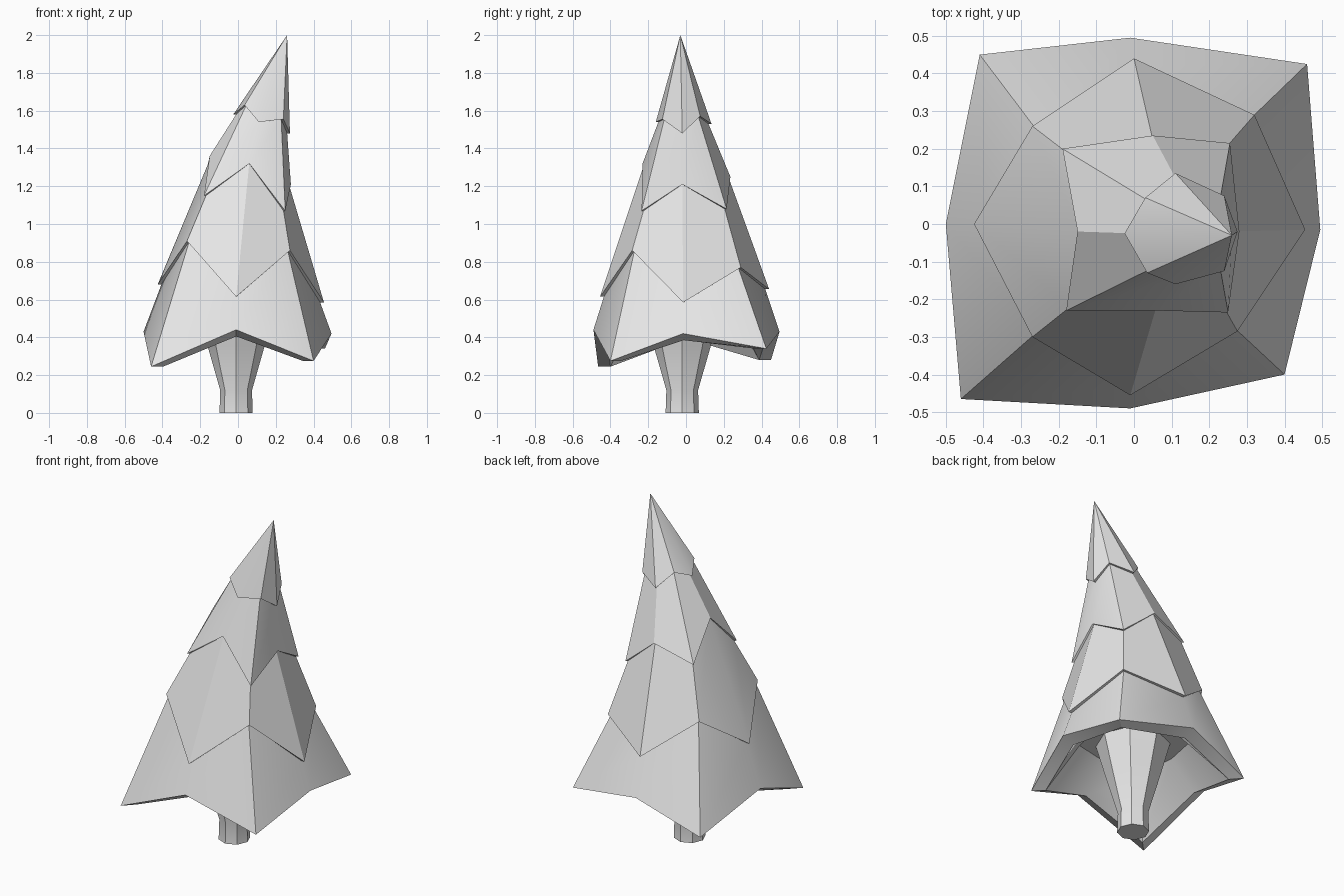
import bpy
import bmesh
import math
from mathutils import Vector

default_cube = bpy.data.objects.get("Cube")
if default_cube:
    bpy.data.objects.remove(default_cube, do_unlink=True)

# Single plain colour for the whole tree
grey = bpy.data.materials.new("light grey")
grey.use_nodes = True
grey.diffuse_color = (0.8, 0.8, 0.8, 1)
grey.node_tree.nodes["Principled BSDF"].inputs["Base Color"].default_value = grey.diffuse_color


def ring(*points):
    """Eight points, counter-clockwise from the front right corner."""
    return [Vector(p) for p in points]


def inset(points, scale, lift=0.0):
    """Copy of a ring pulled towards its own centre line."""
    centre = sum(points, Vector()) / len(points)
    return [Vector((centre.x + (p.x - centre.x) * scale,
                    centre.y + (p.y - centre.y) * scale,
                    p.z + lift)) for p in points]


def loft(name, rings, apex=None):
    """Skin a stack of rings, close the start, and end in a tip or a cap."""
    bm = bmesh.new()
    loops = [[bm.verts.new(p) for p in points] for points in rings]
    count = len(loops[0])
    for low, high in zip(loops, loops[1:]):
        for i in range(count):
            j = (i + 1) % count
            bm.faces.new((low[i], low[j], high[j], high[i]))
    bm.faces.new(loops[0][::-1])
    if apex is None:
        bm.faces.new(loops[-1])
    else:
        tip = bm.verts.new(apex)
        for i in range(count):
            bm.faces.new((loops[-1][i], loops[-1][(i + 1) % count], tip))
    bmesh.ops.recalc_face_normals(bm, faces=bm.faces[:])
    mesh = bpy.data.meshes.new(name)
    bm.to_mesh(mesh)
    bm.free()
    mesh.materials.append(grey)
    obj = bpy.data.objects.new(name, mesh)
    bpy.context.collection.objects.link(obj)
    bpy.ops.object.select_all(action='DESELECT')
    obj.select_set(True)
    bpy.context.view_layer.objects.active = obj
    bpy.ops.object.shade_smooth_by_angle(angle=math.radians(30))
    return obj


# Zigzag lower edge of each branch tier, leaning more with height
skirt = ring((-.46, -.465, .245), (-.01, -.49, .44), (.4, -.4, .275), (.495, -.015, .42),
             (.46, .425, .34), (-.01, .495, .43), (-.41, .45, .28), (-.5, 0, .43))
lower = ring((-.27, -.3, .91), (-.01, -.455, .615), (.275, -.285, .86), (.455, -.015, .585),
             (.32, .29, .77), (0, .44, .655), (-.27, .26, .87), (-.425, 0, .68))
middle = ring((-.18, -.23, 1.15), (.06, -.23, 1.32), (.25, -.235, 1.07), (.28, -.02, 1.21),
              (.255, .215, 1.08), (.05, .235, 1.25), (-.19, .2, 1.17), (-.15, -.02, 1.36))
upper = ring((.035, -.13, 1.63), (.11, -.16, 1.54), (.24, -.125, 1.555), (.275, -.02, 1.48),
             (.24, .075, 1.57), (.11, .135, 1.53), (.03, .07, 1.62), (-.025, -.025, 1.58))

# Hollow underside: thick rim, then walls rising to a flat ceiling
rim = inset(skirt, .86)
for index, point in enumerate(rim):
    point.z -= .035 * (index % 2)
ceiling = inset(rim, .62)
for point in ceiling:
    point.z = .55

# Foliage: each tier overlaps the narrower top of the one below
loft("foliage", [ceiling, rim, skirt,
                 inset(lower, .955), lower,
                 inset(middle, .955), middle,
                 inset(upper, .9), upper], apex=(.26, -.03, 2))


# Trunk: straight foot that flares into the branches
def trunk_ring(radius, height):
    return [Vector((radius * math.cos(math.tau * i / 8) - .01,
                    radius * math.sin(math.tau * i / 8) - .02,
                    height)) for i in range(8)]


loft("trunk", [trunk_ring(r, z) for r, z in
               ((.088, 0), (.084, .12), (.15, .35), (.21, .57))])
